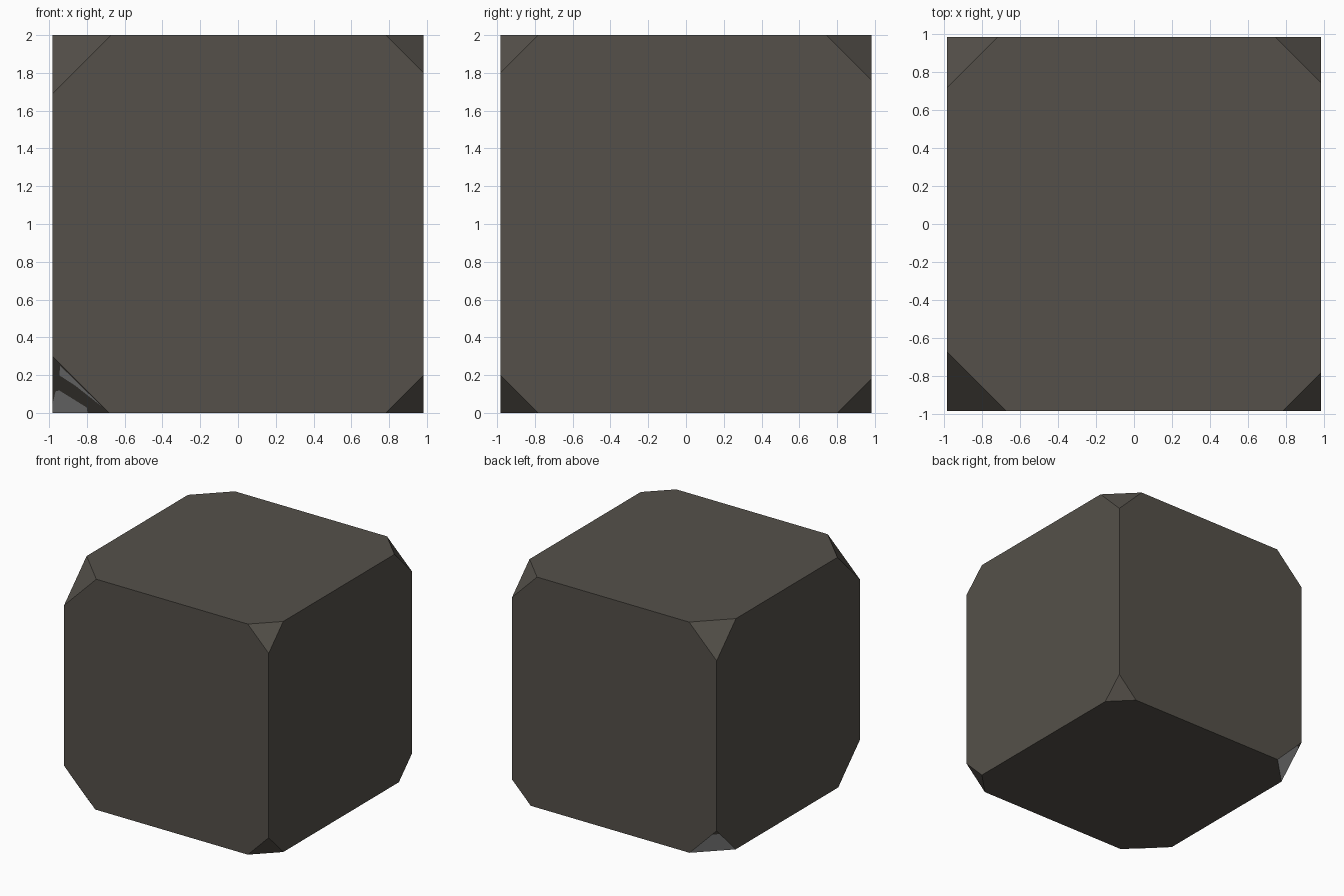
import bpy, bmesh
from mathutils import Vector

if "Cube" in bpy.data.objects:
    bpy.data.objects.remove(bpy.data.objects["Cube"])

H = 0.982          # half width in x and y
HEIGHT = 2.0


def material(name, rgb):
    m = bpy.data.materials.new(name)
    m.diffuse_color = (*rgb, 1)
    m.use_nodes = True
    m.node_tree.nodes["Principled BSDF"].inputs["Base Color"].default_value = m.diffuse_color
    return m


dark = material("dark stone", (0.090, 0.081, 0.068))
light = material("light grey", (0.42, 0.42, 0.42))


def add_object(name, bm, mats):
    me = bpy.data.meshes.new(name)
    bm.to_mesh(me)
    bm.free()
    for m in mats:
        me.materials.append(m)
    ob = bpy.data.objects.new(name, me)
    bpy.context.collection.objects.link(ob)
    return ob


# block with every corner cut off by its own amount
corners = {
    (-1, -1, 1): 0.31, (1, -1, 1): 0.20, (1, 1, 1): 0.24, (-1, 1, 1): 0.265,
    (-1, -1, -1): 0.30, (1, -1, -1): 0.20, (1, 1, -1): 0.18, (-1, 1, -1): 0.26,
}
bm = bmesh.new()
bmesh.ops.create_cube(bm, size=2)
for v in bm.verts:
    v.co = (v.co.x * H, v.co.y * H, v.co.z + HEIGHT / 2)


def cut(point, normal, clear):
    geom = bm.verts[:] + bm.edges[:] + bm.faces[:]
    return bmesh.ops.bisect_plane(bm, geom=geom, plane_co=point, plane_no=normal,
                                  clear_outer=clear)["geom_cut"]


for s, d in corners.items():
    corner = Vector((s[0] * H, s[1] * H, HEIGHT if s[2] > 0 else 0))
    rim = cut(corner - Vector((s[0] * d, 0, 0)), Vector(s), True)
    bmesh.ops.edgeloop_fill(bm, edges=[e for e in rim if isinstance(e, bmesh.types.BMEdge)])

# the back left bottom corner is light grey below a small dark tip
tip = 0.215
target = Vector((-1, 1, -1)).normalized()
bm.normal_update()
bmesh.ops.recalc_face_normals(bm, faces=bm.faces[:])
facet = [f for f in bm.faces if f.normal.dot(target) > 0.99]
bmesh.ops.bisect_plane(bm, geom=facet + [e for f in facet for e in f.edges]
                       + [v for f in facet for v in f.verts],
                       plane_co=(0, 0, tip), plane_no=(0, 0, 1))
bm.normal_update()
for f in bm.faces:
    if f.normal.dot(target) > 0.99 and f.calc_center_median().z < tip:
        f.material_index = 1
add_object("cut_corner_block", bm, [dark, light])

# light patches lying on the front left bottom corner facet, drawn in x and z
facet_normal = Vector((-1, -1, -1)).normalized()
patches = {
    "lower_corner_patch": [(-0.98, 0), (-0.98, 0.05), (-0.965, 0.115),
                           (-0.945, 0.12), (-0.80, 0.03), (-0.795, 0)],
    "upper_corner_patch": [(-0.94, 0.25), (-0.945, 0.20), (-0.86, 0.145), (-0.72, 0.035)],
}
for name, pts in patches.items():
    bm = bmesh.new()
    verts = [bm.verts.new(Vector((x, -H + 0.30 - (x + H) - z, z)) + facet_normal * 0.002)
             for x, z in pts]
    face = bm.faces.new(verts)
    face.normal_update()
    if face.normal.dot(facet_normal) < 0:
        face.normal_flip()
    add_object(name, bm, [light])
